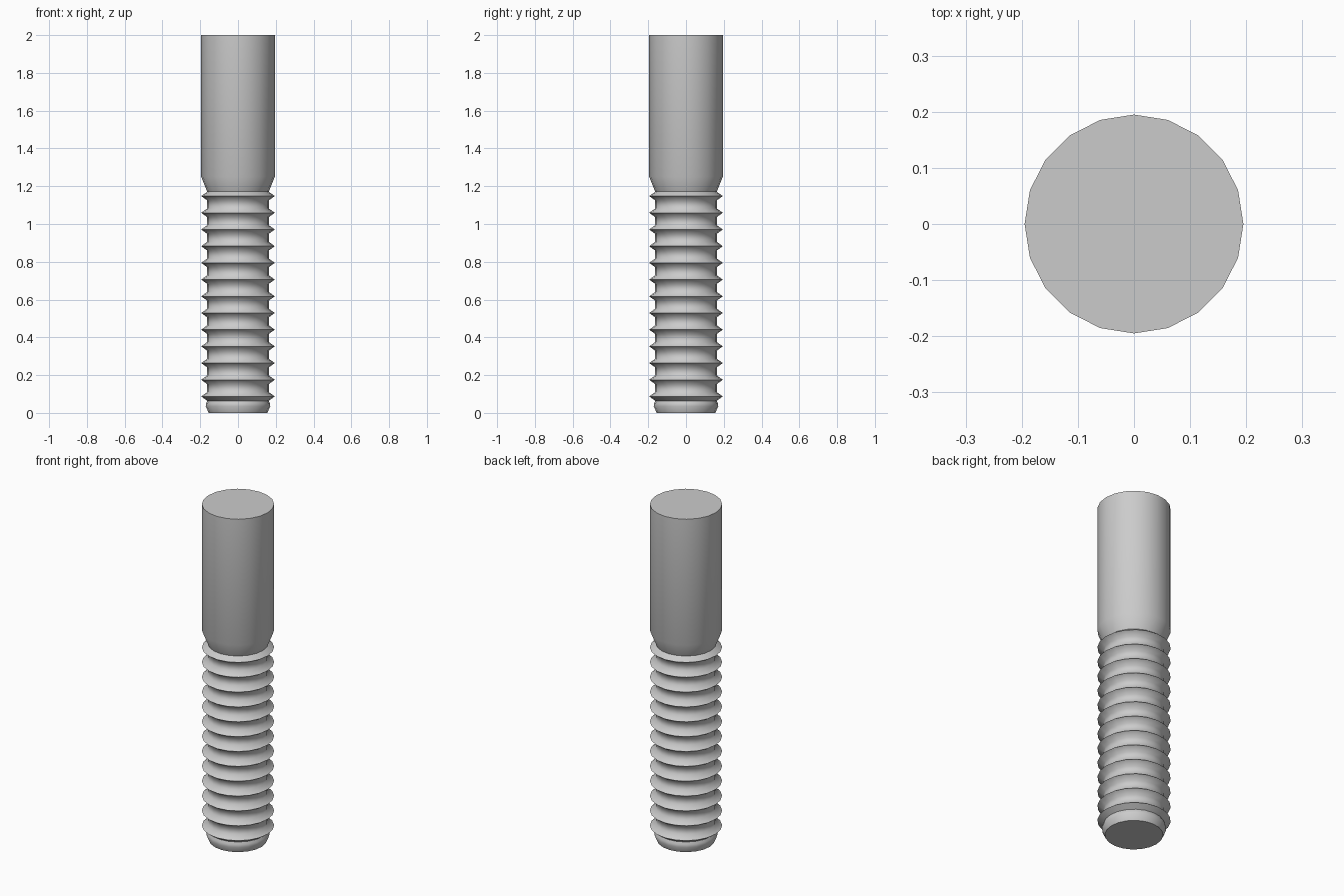
import bpy, bmesh, math

if "Cube" in bpy.data.objects:
    bpy.data.objects.remove(bpy.data.objects["Cube"])

SIDES = 20
R_OUT, R_CORE = 0.195, 0.163
RIDGES, FIRST, PITCH, HALF = 13, 0.087, 0.0884, 0.023

# Tapered foot
profile = [(0.155, 0.0), (0.171, 0.035), (0.169, 0.05)]

# Ring ridges along the threaded length
for i in range(RIDGES):
    z = FIRST + i * PITCH
    profile += [(R_CORE, z - HALF), (R_OUT, z), (R_CORE, z + HALF)]

# Shoulder and plain shank
profile += [(R_OUT, 1.25), (R_OUT, 2.0)]

# Revolve the profile and cap both ends
bm = bmesh.new()
rings = []
for r, z in profile:
    rings.append([bm.verts.new((r * math.cos(math.tau * k / SIDES),
                                r * math.sin(math.tau * k / SIDES), z))
                  for k in range(SIDES)])
for a, b in zip(rings, rings[1:]):
    for k in range(SIDES):
        n = (k + 1) % SIDES
        bm.faces.new((a[k], a[n], b[n], b[k]))
bm.faces.new(rings[0][::-1])
bm.faces.new(rings[-1])

mesh = bpy.data.meshes.new("threaded_stud")
bm.to_mesh(mesh)
bm.free()
stud = bpy.data.objects.new("threaded_stud", mesh)
bpy.context.collection.objects.link(stud)

# Smooth sides with crisp ridge tips and end caps
bpy.context.view_layer.objects.active = stud
stud.select_set(True)
bpy.ops.object.shade_smooth_by_angle(angle=math.radians(60))
